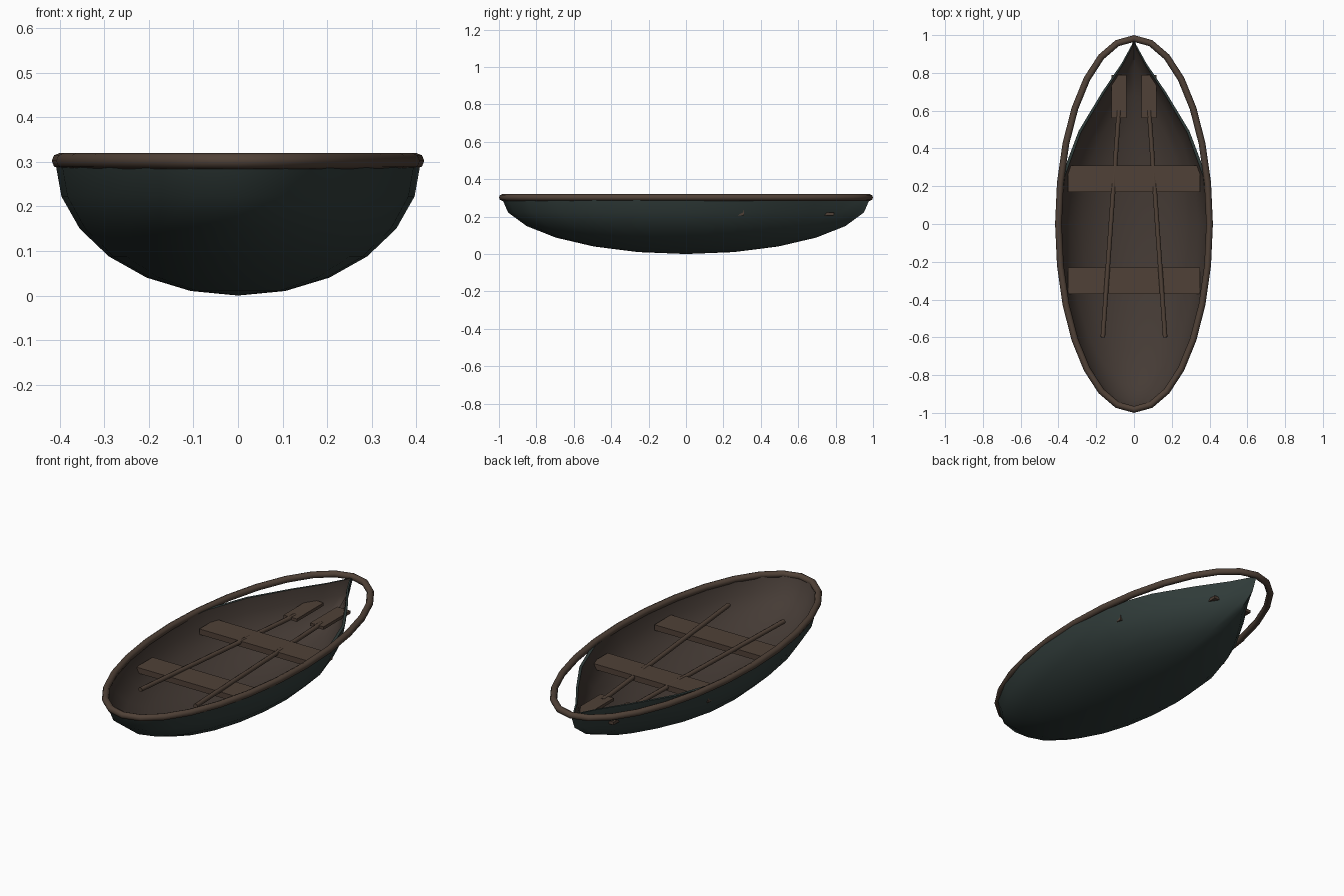
import bpy, bmesh, math
from mathutils import Vector

if "Cube" in bpy.data.objects:
    bpy.data.objects.remove(bpy.data.objects["Cube"])

RIM_Z = 0.3


def material(name, rgb):
    m = bpy.data.materials.new(name)
    m.diffuse_color = (*rgb, 1)
    m.use_nodes = True
    m.node_tree.nodes["Principled BSDF"].inputs["Base Color"].default_value = m.diffuse_color
    return m


GREEN = material("hull_green", (0.03, 0.045, 0.042))
WOOD = material("wood", (0.08, 0.053, 0.038))
DARK = material("inner_wood", (0.06, 0.044, 0.036))


def finish(bm, name, mats, smooth=False):
    bmesh.ops.recalc_face_normals(bm, faces=bm.faces)
    me = bpy.data.meshes.new(name)
    bm.to_mesh(me)
    bm.free()
    for m in mats:
        me.materials.append(m)
    ob = bpy.data.objects.new(name, me)
    bpy.context.collection.objects.link(ob)
    if smooth:
        bpy.ops.object.select_all(action='DESELECT')
        ob.select_set(True)
        bpy.context.view_layer.objects.active = ob
        bpy.ops.object.shade_smooth_by_angle(angle=math.radians(50))
    return ob


def box(name, loc, size, mat):
    bm = bmesh.new()
    bmesh.ops.create_cube(bm, size=1)
    bmesh.ops.scale(bm, vec=size, verts=bm.verts)
    bmesh.ops.translate(bm, vec=loc, verts=bm.verts)
    return finish(bm, name, [mat])


def half_bowl(bm, rx, ry, rz, mat_index, segs=24, rings=6):
    """Lower half ellipsoid, pinched to a point toward +y; returns its rim verts."""
    prev = [bm.verts.new((0, 0, RIM_Z - rz))] * segs
    for i in range(1, rings + 1):
        t = math.pi / 2 * i / rings
        ring = []
        for j in range(segs):
            a = 2 * math.pi * j / segs
            x, y = rx * math.sin(t) * math.cos(a), ry * math.sin(t) * math.sin(a)
            x *= 1 - max(y / ry, 0) ** 2.5 * 0.985
            ring.append(bm.verts.new((x, y, RIM_Z - rz * math.cos(t))))
        for j in range(segs):
            k = (j + 1) % segs
            quad = list(dict.fromkeys((prev[j], ring[j], ring[k], prev[k])))
            bm.faces.new(quad).material_index = mat_index
        prev = ring
    return prev


# Hull: outer shell and wooden lining, joined along the top edge
bm = bmesh.new()
outer = half_bowl(bm, 0.41, 0.985, 0.3, 0)
inner = half_bowl(bm, 0.393, 0.97, 0.283, 1)
for j in range(len(outer)):
    k = (j + 1) % len(outer)
    bm.faces.new((outer[j], outer[k], inner[k], inner[j]))
finish(bm, "hull", [GREEN, DARK], smooth=True)

# Gunwale: oval tube around the top
bm = bmesh.new()
N, M, R = 28, 8, 0.0178
grid = []
for i in range(N):
    a = 2 * math.pi * i / N
    c = Vector((0.4 * math.cos(a), 0.982 * math.sin(a), RIM_Z + 0.002))
    n = Vector((0.982 * math.cos(a), 0.4 * math.sin(a), 0)).normalized()
    grid.append([bm.verts.new(c + n * R * math.cos(b) + Vector((0, 0, R * math.sin(b))))
                 for b in (2 * math.pi * j / M for j in range(M))])
for i in range(N):
    p, q = grid[i], grid[(i + 1) % N]
    for j in range(M):
        k = (j + 1) % M
        bm.faces.new((p[j], q[j], q[k], p[k]))
finish(bm, "gunwale", [WOOD], smooth=True)

# Two bench seats
for name, y in (("front_seat", -0.30), ("rear_seat", 0.24)):
    box(name, (0, y, 0.22), (0.70, 0.14, 0.03), WOOD)

# Two oars: slanted round shaft and flat blade
for side, s in (("left", -1), ("right", 1)):
    a, b = Vector((s * 0.165, -0.6, 0.25)), Vector((s * 0.08, 0.6, 0.215))
    bm = bmesh.new()
    bmesh.ops.create_cone(bm, cap_ends=True, segments=8, radius1=0.012,
                          radius2=0.012, depth=(b - a).length)
    bmesh.ops.rotate(bm, cent=(0, 0, 0), verts=bm.verts,
                     matrix=(b - a).to_track_quat('Z', 'Y').to_matrix())
    bmesh.ops.translate(bm, vec=(a + b) / 2, verts=bm.verts)
    finish(bm, side + "_oar_shaft", [WOOD], smooth=True)
    box(side + "_oar_blade", (s * 0.08, 0.675, 0.215), (0.08, 0.23, 0.016), WOOD)
